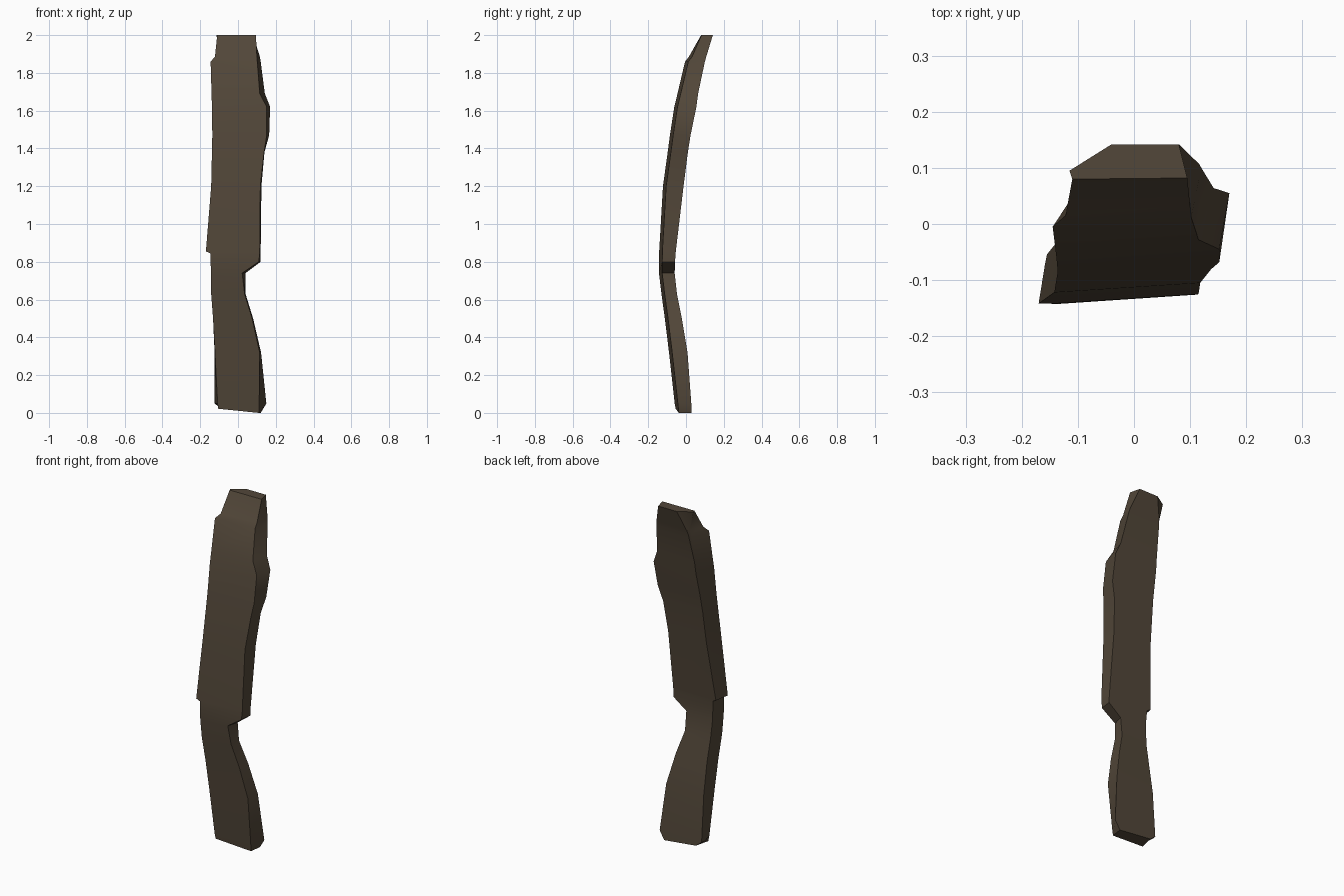
import bpy, bmesh, math

wood = bpy.data.materials.new("dark_brown_wood")
wood.diffuse_color = (0.085, 0.063, 0.041, 1)

# Cross-sections from bottom to top:
# z, front left x, front right x, back left x, back right x, front y, back y
sections = [
    (0.00, -0.105, 0.110, -0.085, 0.120, -0.055, 0.030),
    (0.05, -0.108, 0.112, -0.120, 0.150, -0.060, 0.028),
    (0.32, -0.122, 0.115, -0.120, 0.122, -0.090, 0.008),
    (0.50, -0.132, 0.075, -0.120, 0.080, -0.112, -0.022),
    (0.63, -0.142, 0.035, -0.125, 0.040, -0.130, -0.048),
    (0.74, -0.143, 0.022, -0.130, 0.040, -0.143, -0.060),
    (0.80, -0.145, 0.110, -0.132, 0.120, -0.143, -0.058),
    (0.845, -0.147, 0.115, -0.135, 0.120, -0.142, -0.055),
    (0.855, -0.170, 0.115, -0.155, 0.120, -0.142, -0.054),
    (1.20, -0.142, 0.118, -0.122, 0.124, -0.122, -0.013),
    (1.38, -0.138, 0.138, -0.115, 0.140, -0.097, 0.010),
    (1.47, -0.136, 0.152, -0.110, 0.165, -0.085, 0.024),
    (1.62, -0.138, 0.152, -0.103, 0.170, -0.062, 0.055),
    (1.69, -0.140, 0.115, -0.100, 0.142, -0.045, 0.064),
    (1.86, -0.145, 0.102, -0.085, 0.120, -0.005, 0.100),
    (1.885, -0.122, 0.100, -0.080, 0.116, 0.015, 0.107),
    (2.00, -0.110, 0.095, -0.040, 0.080, 0.065, 0.142),
]

# Loft a five-sided ring through the sections
bm = bmesh.new()
rings = []
for i, (z, fl, fr, bl, br, yf, yb) in enumerate(sections):
    low = 0.022 if i == 0 else 0        # slanted cut at the bottom end
    top = i == len(sections) - 1
    mid = bl - 0.075 if top else bl - 0.004
    ring = [(fl, yf + (0.015 if top else 0), z + low),
            (fr, yf + 0.017, z),
            (br, yb, z),
            (bl, yb, z + low),
            (mid, yb - (0.047 if top else 0.02), z + low)]
    rings.append([bm.verts.new(p) for p in ring])
for a, b in zip(rings, rings[1:]):
    for k in range(5):
        n = (k + 1) % 5
        bm.faces.new((a[k], a[n], b[n], b[k]))
bm.faces.new(rings[0][::-1])
bm.faces.new(rings[-1])
bmesh.ops.recalc_face_normals(bm, faces=bm.faces[:])

mesh = bpy.data.meshes.new("wooden_plank")
bm.to_mesh(mesh)
bm.free()
mesh.materials.append(wood)
plank = bpy.data.objects.new("wooden_plank", mesh)
bpy.context.collection.objects.link(plank)

# Smooth along the bend, keep the plank edges sharp
bpy.context.view_layer.objects.active = plank
plank.select_set(True)
bpy.ops.object.shade_smooth_by_angle(angle=math.radians(30))
